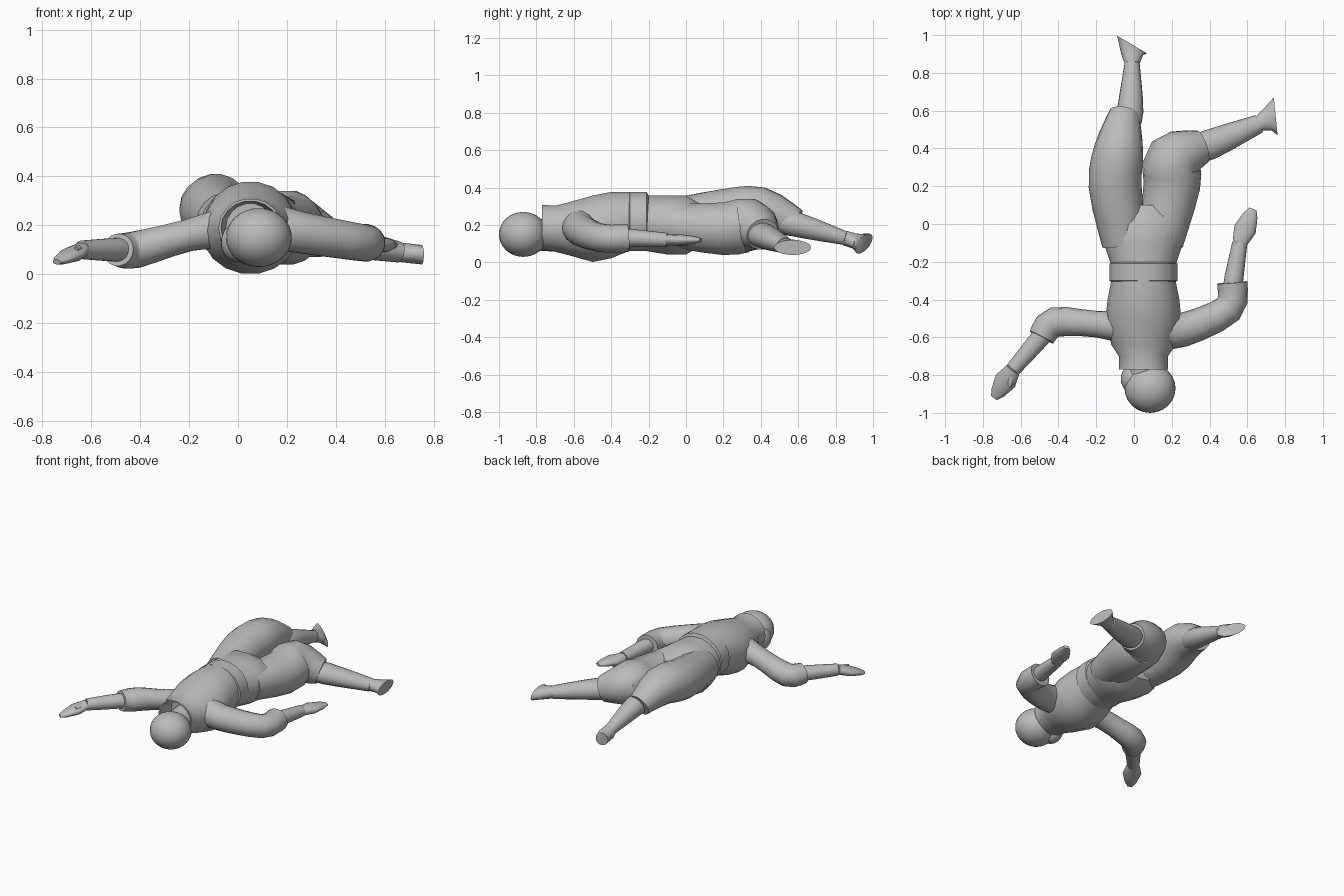
import bpy, bmesh, math
from mathutils import Vector

cube = bpy.data.objects.get("Cube")
if cube:
    bpy.data.objects.remove(cube, do_unlink=True)

shade = (.5, .5, .5, 1)
grey = bpy.data.materials.new("plain grey")
grey.use_nodes = True
grey.diffuse_color = shade
grey.node_tree.nodes["Principled BSDF"].inputs["Base Color"].default_value = shade

UP = Vector((0, 0, 1))
ALONG_BODY = Vector((0, 1, 0))
SIDES = 18


def finish(ob, name):
    ob.name = name
    ob.data.materials.append(grey)
    bpy.ops.object.select_all(action='DESELECT')
    ob.select_set(True)
    bpy.context.view_layer.objects.active = ob
    bpy.ops.object.shade_smooth_by_angle(angle=math.radians(40))


def ellipse(centre, facing, width, height, roll=0):
    """Points of an ellipse with the given half width and half height."""
    facing = Vector(facing).normalized()
    side = facing.cross(UP).normalized()
    top = side.cross(facing)
    points = []
    for k in range(SIDES):
        angle = math.tau * k / SIDES
        across, upward = width * math.cos(angle), height * math.sin(angle)
        turned_across = across * math.cos(roll) - upward * math.sin(roll)
        turned_up = across * math.sin(roll) + upward * math.cos(roll)
        points.append(Vector(centre) + side * turned_across + top * turned_up)
    return points


def skin(name, loops):
    """Join loops of points into one capped surface."""
    bm = bmesh.new()
    rings = [[bm.verts.new(point) for point in loop] for loop in loops]
    for near, far in zip(rings, rings[1:]):
        for k in range(SIDES):
            bm.faces.new((near[k - 1], near[k], far[k], far[k - 1]))
    bm.faces.new(rings[0])
    bm.faces.new(rings[-1])
    bmesh.ops.recalc_face_normals(bm, faces=bm.faces)
    mesh = bpy.data.meshes.new(name)
    bm.to_mesh(mesh)
    bm.free()
    ob = bpy.data.objects.new(name, mesh)
    bpy.context.collection.objects.link(ob)
    finish(ob, name)


def trunk(name, rings):
    """Rings along the body: y, middle height, half width, half height."""
    skin(name, [ellipse((.05, y, z), ALONG_BODY, width, height) for y, z, width, height in rings])


def spline(a, b, c, d, t):
    """Smooth curve from b to c, with a and d as neighbours."""
    bend = (a * 2 - b * 5 + c * 4 - d) * t * t
    twist = (b * 3 - a - c * 3 + d) * t * t * t
    return (b * 2 + (c - a) * t + bend + twist) / 2


def limb(name, joints, flatness=.95, steps=3):
    """Smooth tube through joints given as x, y, z, radius."""
    joints = [Vector(joint) for joint in joints]
    padded = [joints[0]] + joints + [joints[-1]]
    path = [spline(*padded[i:i + 4], step / steps)
            for i in range(len(joints) - 1) for step in range(steps)]
    path.append(joints[-1])
    last = len(path) - 1
    loops = []
    for i, point in enumerate(path):
        facing = path[min(i + 1, last)].xyz - path[max(i - 1, 0)].xyz
        loops.append(ellipse(point.xyz, facing, point.w, point.w * flatness))
    skin(name, loops)


def foot(name, ankle, sole, facing, roll):
    """Flare from the ankle to a flat, oval sole."""
    ankle, sole = Vector(ankle), Vector(sole)
    middle = ankle.lerp(sole, .5)
    skin(name, [ellipse(ankle, sole - ankle, .04, .04),
                ellipse(middle, sole - ankle, .06, .04, roll / 2),
                ellipse(sole, facing, .1, .04, roll)])


def hand(name, wrist, tip, thumb_side):
    """Flat palm narrowing to the fingertips, with a thumb beside it."""
    wrist, tip = Vector(wrist), Vector(tip)
    reach = tip - wrist
    outline = [(0, .04, .03), (.4, .06, .03), (.8, .04, .02), (1, .02, .01)]
    skin(name, [ellipse(wrist + reach * part, reach, width, height) for part, width, height in outline])
    thumb_tip = wrist + reach * .6 + Vector(thumb_side)
    skin(name + "_thumb", [ellipse(wrist, reach, .02, .02),
                           ellipse(wrist.lerp(thumb_tip, .6), reach, .02, .02),
                           ellipse(thumb_tip, reach, .01, .01)])


def ball(name, centre, radii):
    bpy.ops.mesh.primitive_uv_sphere_add(segments=24, ring_count=16, location=centre)
    bpy.context.object.scale = radii
    finish(bpy.context.object, name)


# Head, jaw and neck
ball("head", (.085, -.87, .15), (.135, .13, .12))
ball("jaw", (0, -.82, .13), (.07, .08, .08))
trunk("neck", [(-.8, .15, .08, .08), (-.6, .17, .08, .08)])

# Jacket, starting inside its open collar
trunk("jacket", [(-.67, .19, .1, .1), (-.77, .19, .12, .11), (-.77, .19, .13, .12), (-.7, .18, .13, .125),
                 (-.64, .18, .17, .14), (-.5, .18, .2, .18), (-.4, .2, .19, .18), (-.3, .22, .17, .16)])

# Belt and seat of the trousers
trunk("belt", [(-.31, .22, .16, .15), (-.3, .22, .18, .16), (-.21, .22, .18, .16), (-.2, .22, .16, .14)])
trunk("seat", [(-.22, .21, .17, .15), (-.1, .2, .21, .16), (0, .2, .23, .16), (.1, .2, .16, .1)])

# Right leg, lying almost straight
limb("right_trouser", [(-.05, -.1, .22, .12), (-.1, .2, .26, .14), (-.08, .4, .28, .13), (-.05, .59, .21, .08)])
right_ankle = (-.01, .85, .13)
limb("right_shin", [(-.04, .5, .22, .06), (-.02, .6, .2, .07), (*right_ankle, .04)])
foot("right_foot", right_ankle, (-.01, .95, .1), (.5, .85, 0), -.4)

# Left leg, bent outwards at the knee
limb("left_trouser", [(.14, -.1, .2, .12), (.2, .2, .18, .15), (.21, .34, .2, .15), (.36, .41, .15, .09)])
left_ankle = (.66, .53, .09)
limb("left_shin", [(.3, .39, .15, .07), (.4, .42, .14, .08), (*left_ankle, .05)], .85)
foot("left_foot", left_ankle, (.75, .57, .08), (1, .1, 0), 0)

# Left arm, folded back along the body
limb("left_sleeve", [(.13, -.56, .2, .1), (.26, -.56, .17, .09), (.5, -.45, .13, .08), (.52, -.31, .13, .08)])
left_wrist = (.56, -.1, .12)
limb("left_forearm", [(.52, -.35, .13, .05), (.53, -.28, .13, .05), (*left_wrist, .04)])
hand("left_hand", left_wrist, (.63, .08, .12), (-.04, 0, -.02))

# Right arm, reaching past the head
limb("right_sleeve", [(0, -.55, .2, .1), (-.2, -.53, .16, .07), (-.42, -.52, .1, .08), (-.49, -.6, .1, .07)])
right_wrist = (-.64, -.77, .1)
limb("right_forearm", [(-.45, -.55, .1, .05), (-.52, -.63, .1, .05), (*right_wrist, .04)])
hand("right_hand", right_wrist, (-.74, -.92, .05), (.04, 0, .03))
